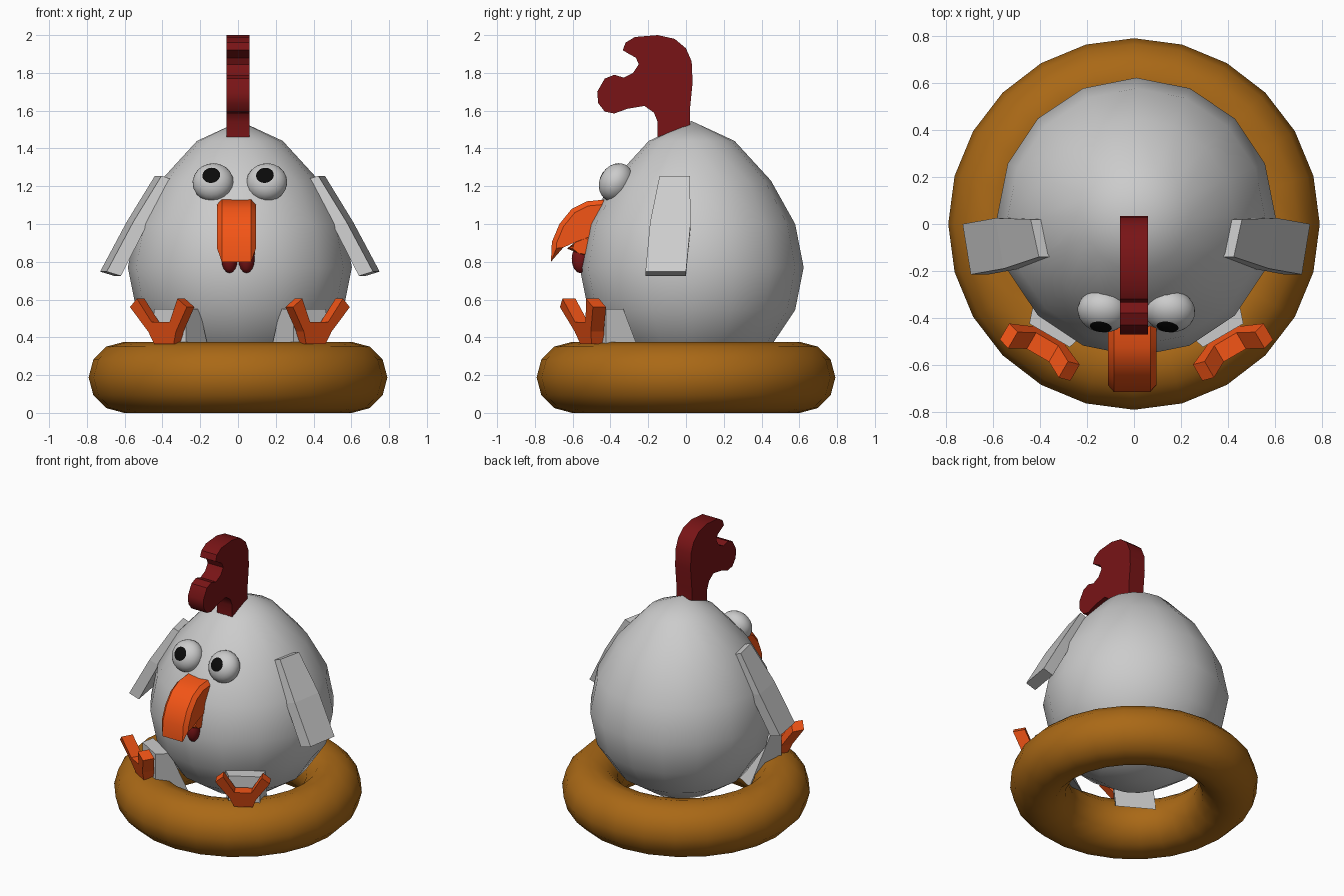
import bpy, bmesh, math
from mathutils import Vector, Matrix

if "Cube" in bpy.data.objects:
    bpy.data.objects.remove(bpy.data.objects["Cube"])

CX = 0.01  # symmetry plane of the bird


def material(name, rgb):
    m = bpy.data.materials.new(name)
    m.diffuse_color = (*rgb, 1)
    m.use_nodes = True
    m.node_tree.nodes["Principled BSDF"].inputs["Base Color"].default_value = m.diffuse_color
    return m


ORANGE = material("orange", (0.9, 0.09, 0.008))
BROWN = material("brown", (0.4, 0.14, 0.008))
RED = material("dark_red", (0.19, 0.007, 0.008))
BLACK = material("black", (0.003, 0.003, 0.003))
WHITE = material("light_grey", (0.8, 0.8, 0.8))


def finish(name, bm, mats=(), smooth=None):
    bmesh.ops.recalc_face_normals(bm, faces=bm.faces)
    me = bpy.data.meshes.new(name)
    bm.to_mesh(me)
    bm.free()
    for m in mats:
        me.materials.append(m)
    ob = bpy.data.objects.new(name, me)
    bpy.context.collection.objects.link(ob)
    if smooth:
        bpy.ops.object.select_all(action='DESELECT')
        ob.select_set(True)
        bpy.context.view_layer.objects.active = ob
        bpy.ops.object.shade_smooth_by_angle(angle=math.radians(smooth))
    return ob


def loft(name, rings, mats=(), smooth=None, bevel=0):
    """Skin a list of equal-length rings and cap both ends."""
    bm = bmesh.new()
    vs = [[bm.verts.new(p) for p in r] for r in rings]
    n = len(vs[0])
    for a, b in zip(vs, vs[1:]):
        for i in range(n):
            j = (i + 1) % n
            bm.faces.new((a[i], a[j], b[j], b[i]))
    caps = [bm.faces.new(vs[0]), bm.faces.new(vs[-1])]
    if bevel:
        edges = {e for f in caps for e in f.edges}
        bmesh.ops.bevel(bm, geom=list(edges), offset=bevel, segments=1,
                        affect='EDGES', profile=0.5, clamp_overlap=True)
    return finish(name, bm, mats, smooth)


def slab(name, profile, cx, half, mat, smooth=35, bevel=0):
    """Extrude a (y, z) side profile across x."""
    return loft(name, [[(cx + s * half, y, z) for y, z in profile] for s in (-1, 1)],
                [mat], smooth, bevel)


# Ring nest
bpy.ops.mesh.primitive_torus_add(major_segments=24, minor_segments=12,
                                 major_radius=0.603, minor_radius=0.188,
                                 location=(0, 0, 0.188))
nest = bpy.context.object
nest.name = "ring_nest"
nest.data.materials.append(BROWN)
bpy.ops.object.shade_smooth_by_angle(angle=math.radians(60))

# Egg-shaped body
bm = bmesh.new()
bmesh.ops.create_uvsphere(bm, u_segments=16, v_segments=8, radius=1)
upper = [0, 0.23, 0.46, 0.67, 0.775]
for v in bm.verts:
    lat = round(math.degrees(math.asin(max(-1, min(1, v.co.z)))) / 22.5)
    z = upper[lat] if lat >= 0 else 0.59 * v.co.z
    v.co = (CX + 0.593 * v.co.x, 0.03 + 0.593 * v.co.y, 0.77 + z)
finish("body", bm, smooth=60)

# Comb
slab("comb", [(-0.15, 1.46), (0.02, 1.525), (0.02, 1.60), (0.035, 1.75), (0.03, 1.86),
              (0.0, 1.93), (-0.06, 1.98), (-0.15, 2.0), (-0.27, 1.99), (-0.32, 1.96),
              (-0.335, 1.92), (-0.31, 1.905), (-0.265, 1.88), (-0.25, 1.845),
              (-0.28, 1.80), (-0.33, 1.775), (-0.38, 1.79), (-0.43, 1.77),
              (-0.47, 1.70), (-0.465, 1.64), (-0.43, 1.595), (-0.38, 1.585),
              (-0.31, 1.61), (-0.22, 1.625), (-0.17, 1.59), (-0.15, 1.54)],
     0, 0.06, RED)

# Upper and lower beak
slab("upper_beak", [(-0.715, 0.80), (-0.71, 0.905), (-0.67, 1.0), (-0.605, 1.08),
                    (-0.526, 1.12), (-0.42, 1.13), (-0.42, 0.97), (-0.52, 0.955),
                    (-0.59, 0.93), (-0.65, 0.875)],
     -0.008, 0.103, ORANGE, 35, 0.025)
slab("lower_beak", [(-0.63, 0.87), (-0.585, 0.89), (-0.54, 0.935), (-0.48, 0.93),
                    (-0.48, 0.82), (-0.57, 0.845)],
     0, 0.09, ORANGE, 35, 0.012)

for s, side in ((-1, "left"), (1, "right")):
    # Wattle lobe
    bm = bmesh.new()
    bmesh.ops.create_uvsphere(bm, u_segments=12, v_segments=8, radius=1,
                              matrix=Matrix.Translation((s * 0.045, -0.56, 0.815))
                              @ Matrix.Diagonal((0.043, 0.045, 0.075, 1)))
    finish(side + "_wattle", bm, [RED], 60)

    # Eye, flattened along its gaze, with the pole faces as pupil
    bm = bmesh.new()
    bmesh.ops.create_uvsphere(bm, u_segments=20, v_segments=14, radius=1)
    for f in bm.faces:
        f.material_index = int(f.calc_center_median().z > 0.9)
    gaze = Vector((-0.12, -0.87, 0.48)).to_track_quat('Z', 'Y').to_matrix().to_4x4()
    bm.transform(Matrix.Translation((CX + s * 0.142, -0.37, 1.22)) @ gaze
                 @ Matrix.Diagonal((0.109, 0.106, 0.087, 1)))
    finish(side + "_eye", bm, [WHITE, BLACK], 60)

    # Wing: three four-cornered sections from shoulder to tip
    rings = []
    for xo, zo, xi, zi, yf, yb in ((0.45, 1.255, 0.39, 1.235, -0.14, 0.02),
                                   (0.60, 1.01, 0.53, 0.99, -0.19, 0.025),
                                   (0.74, 0.748, 0.665, 0.725, -0.215, 0.0)):
        rings.append([(CX + s * x, y, z) for x, y, z in
                      ((xo - 0.035, yf, zo), (xo, yb, zo), (xi, yb, zi), (xi - 0.035, yf, zi))])
    loft(side + "_wing", rings)

    # Leg frame: u along the ring, w outward
    def leg(u, w, z):
        return (CX + s * (0.385 + 0.86 * u + 0.5 * w), -0.5 + 0.5 * u - 0.86 * w, z)

    # Thigh
    loft(side + "_thigh", [
        [leg(-0.10, -0.03, 0.55), leg(0.10, -0.03, 0.55), leg(0.13, -0.12, 0.55), leg(-0.13, -0.12, 0.55)],
        [leg(-0.10, -0.03, 0.36), leg(0.10, -0.03, 0.36), leg(0.13, -0.27, 0.21), leg(-0.13, -0.27, 0.21)]])

    # Foot with two raised toes
    foot = [(-0.06, 0.365), (0.06, 0.365), (0.085, 0.43), (0.175, 0.56), (0.125, 0.605), (0.055, 0.48),
            (-0.055, 0.48), (-0.125, 0.605), (-0.175, 0.56), (-0.085, 0.43)]
    loft(side + "_foot", [[leg(u, w + 0.3 * (z - 0.40), z) for u, z in foot] for w in (-0.035, 0.045)],
         [ORANGE])
